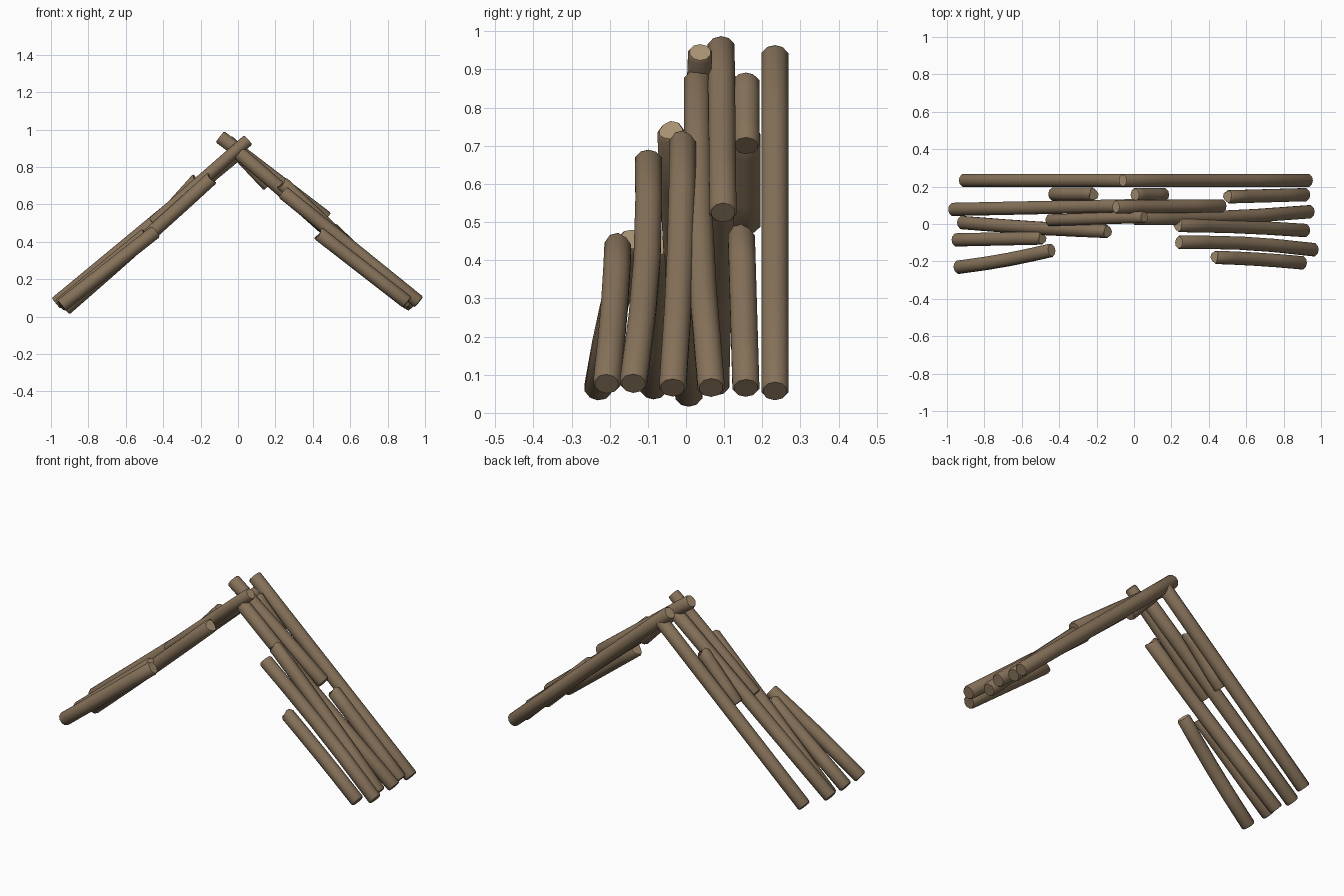
import bpy, bmesh, math, random
from mathutils import Vector

if "Cube" in bpy.data.objects:
    bpy.data.objects.remove(bpy.data.objects["Cube"])

random.seed(4)
R = 0.037
SIDES = 10

def material(name, rgb):
    m = bpy.data.materials.new(name)
    m.diffuse_color = (*rgb, 1)
    m.use_nodes = True
    m.node_tree.nodes["Principled BSDF"].inputs["Base Color"].default_value = m.diffuse_color
    return m

bark = material("brown bark", (0.235, 0.165, 0.10))
wood = material("pale cut wood", (0.40, 0.29, 0.175))

def log(name, low, high, bend=(0, 0, 0), broken=0.0, cut=True, r=R):
    """Slightly bent log from its low end to its high end, with chamfered caps."""
    a, b = Vector(low), Vector(high)
    axis = (b - a).normalized()
    side = axis.cross(Vector((0, 1, 0))).normalized()
    up = side.cross(axis).normalized()
    length = (b - a).length
    c = 0.008 / length
    stations = [(0, 0.86), (c, 1), (0.3, 1.0), (0.55, 1.0), (0.8, 1), (1 - c, 1), (1, 0.86)]
    bm = bmesh.new()
    rings = []
    for i, (t, s) in enumerate(stations):
        centre = a.lerp(b, t) + Vector(bend) * math.sin(math.pi * t)
        ring = []
        for k in range(SIDES):
            ang = 2 * math.pi * k / SIDES
            p = centre + (side * math.cos(ang) + up * math.sin(ang)) * r * s
            if i >= 5:      # splintered upper end
                p += axis * broken * (math.sin(ang * 2 + 1) - 0.5)
            ring.append(bm.verts.new(p))
        rings.append(ring)
    for r0, r1 in zip(rings, rings[1:]):
        for k in range(SIDES):
            j = (k + 1) % SIDES
            bm.faces.new((r0[k], r0[j], r1[j], r1[k]))
    bm.faces.new(rings[0])
    top = bm.faces.new(rings[-1])
    top.material_index = 1 if cut else 0
    bmesh.ops.recalc_face_normals(bm, faces=bm.faces)
    me = bpy.data.meshes.new(name)
    bm.to_mesh(me)
    bm.free()
    me.materials.append(bark)
    me.materials.append(wood)
    ob = bpy.data.objects.new(name, me)
    bpy.context.collection.objects.link(ob)
    bpy.ops.object.select_all(action='DESELECT')
    ob.select_set(True)
    bpy.context.view_layer.objects.active = ob
    bpy.ops.object.shade_smooth_by_angle(angle=math.radians(40))

# left slope
log("left_log_back", (-0.915, 0.233, 0.06), (0.0, 0.233, 0.885))
log("left_log_long", (-0.973, 0.078, 0.07), (0.0, 0.098, 0.875))
log("left_log_middle", (-0.925, 0.008, 0.04), (-0.14, -0.04, 0.74), (0, -0.005, -0.005), 0.006)
log("left_log_front", (-0.955, -0.085, 0.06), (-0.49, -0.075, 0.44), broken=0.006)
log("left_log_outer", (-0.945, -0.232, 0.058), (-0.44, -0.14, 0.455), (0, -0.008, 0))
log("left_stub_back", (-0.435, 0.16, 0.49), (-0.215, 0.16, 0.735), broken=0.01)
log("left_log_ridge", (-0.455, 0.02, 0.50), (0.055, 0.037, 0.945), r=0.033)

# right slope
log("right_log_back", (0.935, 0.233, 0.057), (-0.06, 0.233, 0.94))
log("right_log_lower_back", (0.92, 0.157, 0.065), (0.50, 0.145, 0.47), broken=0.008)
log("right_stub_back", (0.165, 0.157, 0.70), (0.005, 0.157, 0.87))
log("right_log_ridge", (0.475, 0.097, 0.525), (-0.097, 0.092, 0.962))
log("right_log_long", (0.945, 0.066, 0.066), (0.005, 0.03, 0.875), (0, -0.012, 0))
log("right_log_middle", (0.92, -0.035, 0.066), (0.235, -0.008, 0.715), (0, 0.006, 0), 0.008)
log("right_log_front", (0.967, -0.138, 0.077), (0.24, -0.098, 0.665), (0, 0.014, 0))
log("right_log_outer", (0.905, -0.208, 0.076), (0.43, -0.178, 0.445), (0, 0.004, 0), 0.008)
